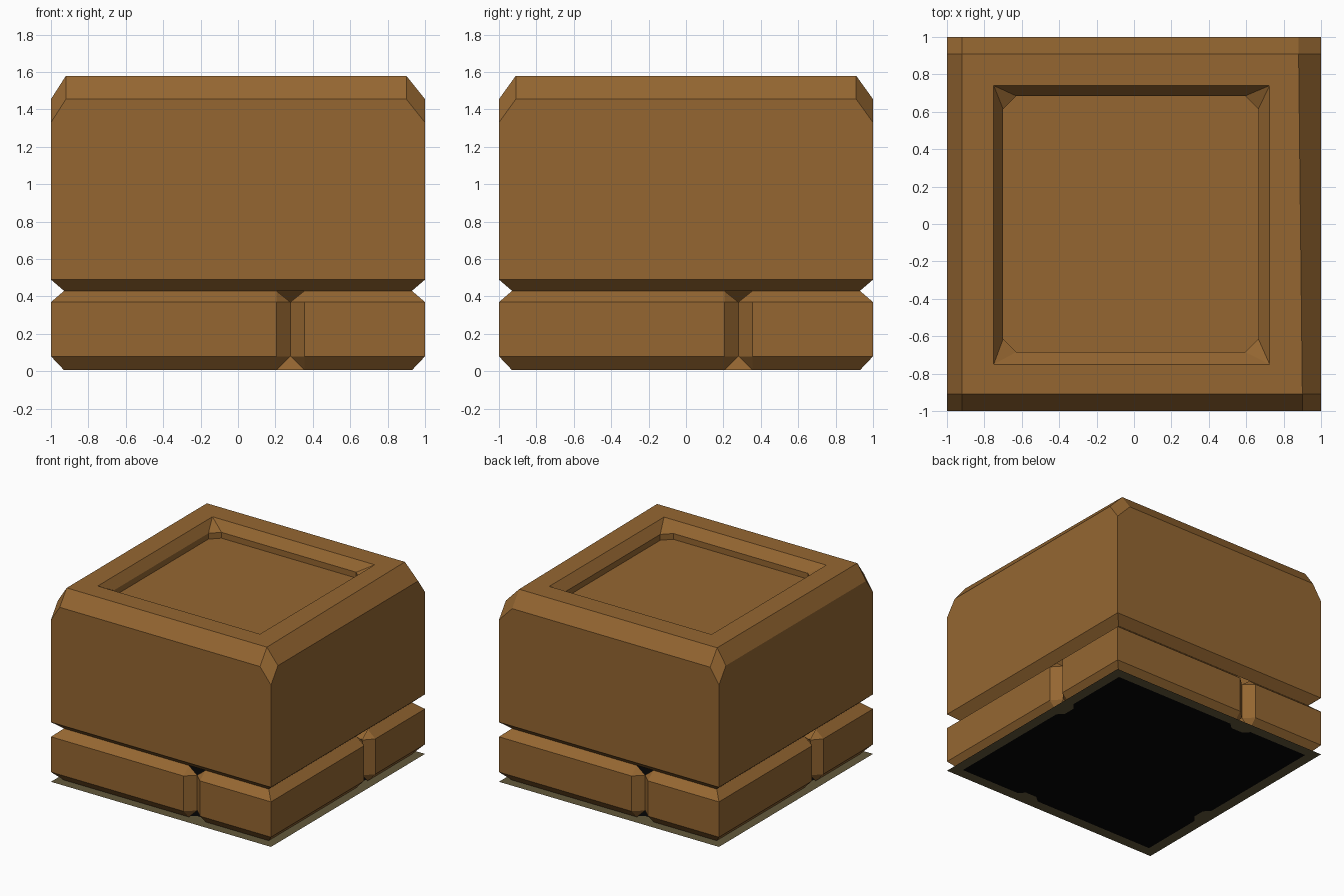
import bpy, bmesh, math
from mathutils import Matrix, Vector

if "Cube" in bpy.data.objects:
    bpy.data.objects.remove(bpy.data.objects["Cube"])


def material(name, rgb):
    m = bpy.data.materials.new(name)
    m.diffuse_color = (*rgb, 1)
    m.use_nodes = True
    m.node_tree.nodes["Principled BSDF"].inputs["Base Color"].default_value = m.diffuse_color
    return m


BROWN = material("warm brown", (0.30, 0.134, 0.031))
OLIVE = material("dull olive", (0.125, 0.098, 0.043))
BLACK = material("black", (0.0015, 0.0015, 0.0015))


def build(name, faces, mats):
    """faces: list of (points, material index)"""
    bm = bmesh.new()
    for pts, mi in faces:
        f = bm.faces.new([bm.verts.new(p) for p in pts])
        f.material_index = mi
    bmesh.ops.remove_doubles(bm, verts=bm.verts, dist=0.0005)
    bmesh.ops.recalc_face_normals(bm, faces=bm.faces)
    me = bpy.data.meshes.new(name)
    bm.to_mesh(me)
    bm.free()
    for m in mats:
        me.materials.append(m)
    ob = bpy.data.objects.new(name, me)
    bpy.context.collection.objects.link(ob)
    return ob


def four_sides(faces):
    """Repeat front-side faces around the z axis."""
    out = []
    for k in range(4):
        r = Matrix.Rotation(k * math.pi / 2, 3, 'Z')
        out += [([r @ Vector(p) for p in pts], mi) for pts, mi in faces]
    return out


W = 0.93                                   # half width at the waist
SIGNS = [(-1, -1), (1, -1), (1, 1), (-1, 1)]

# upper block: bevelled sides with cut corners
TOP, EDGE, LOW = 1.58, 1.455, 1.33
top = [(-.92, -.91), (.9, -.91), (.88, .91), (-.92, .91)]
rim = [(-.75, -.75), (.725, -.75), (.725, .74), (-.75, .74)]
floor = [(-.70, -.685), (.665, -.685), (.665, .685), (-.70, .685)]
faces = []
cut = 0.07
oct_pts = []                               # recess outline, two points per corner
for i, ((x, y), (sx, sy)) in enumerate(zip(floor, SIGNS)):
    along_x, along_y = (x - sx * cut, y), (x, y - sy * cut)
    oct_pts.append((along_y, along_x) if i % 2 == 0 else (along_x, along_y))


def at(p, z):
    return (p[0], p[1], z)


def edge_point(i, along_x):
    (x, y), (sx, sy) = top[i], SIGNS[i]
    return (x, sy, EDGE) if along_x else (sx, y, EDGE)


for i in range(4):
    j = (i + 1) % 4
    s, t, ax = SIGNS[i], SIGNS[j], i % 2 == 0
    ei, ej = edge_point(i, ax), edge_point(j, ax)
    wi, wj = [(p[0] * W, p[1] * W, .43) for p in (s, t)]
    faces += [
        ([wi, wj, at(t, .49), at(s, .49)], 0),                            # under bevel
        ([at(s, .49), at(t, .49), at(t, LOW), ej, ei, at(s, LOW)], 0),    # side
        ([ei, ej, at(top[j], TOP), at(top[i], TOP)], 0),                  # top bevel
        ([at(s, LOW), edge_point(i, True), at(top[i], TOP),
          edge_point(i, False)], 0),                                      # cut corner
        ([at(top[i], TOP), at(top[j], TOP), at(rim[j], TOP), at(rim[i], TOP)], 0),
    ]
    # recess: sloped lip, corner facet and short upright walls
    a, b = oct_pts[i]
    c = oct_pts[j][0]
    lip, deep = 1.505, 1.457
    faces += [
        ([at(rim[i], TOP), at(rim[j], TOP), at(c, lip), at(b, lip)], 0),
        ([at(rim[i], TOP), at(b, lip), at(a, lip)], 0),
        ([at(a, lip), at(b, lip), at(b, deep), at(a, deep)], 0),
        ([at(b, lip), at(c, lip), at(c, deep), at(b, deep)], 0),
    ]
faces.append(([at(p, 1.457) for pair in oct_pts for p in pair], 0))
build("upper_block", faces, [BROWN])

# lower brick course: bevelled bricks with an open V joint on each side
Z0, Z1, Z2, Z3 = 0.006, 0.08, 0.37, 0.43
G, H = 0.28, 0.075                         # joint centre and half width
bricks = []
for s in (-1, 1):
    g = G + s * H
    bricks += [
        ([(s * W, -W, Z0), (g, -W, Z0), (g, -1, Z1), (s, -1, Z1)], 0),
        ([(s, -1, Z1), (g, -1, Z1), (g, -1, Z2), (s, -1, Z2)], 0),
        ([(s, -1, Z2), (g, -1, Z2), (g, -W, Z3), (s * W, -W, Z3)], 0),
        ([(g, -1, Z1), (G, -W, Z1), (G, -W, Z2), (g, -1, Z2)], 0),
        ([(g, -1, Z2), (G, -W, Z2), (g, -W, Z3)], 0),
        ([(g, -1, Z1), (G, -W, Z1), (g, -W, Z0)], 0),
    ]
build("lower_bricks", four_sides(bricks), [BROWN])

# base sheet: olive rim around a black centre, notched at the joints
I = 0.915
notch = [(G - .1, -I, 0), (G - .05, -I + .045, 0),
         (G + .05, -I + .045, 0), (G + .1, -I, 0)]
inner = [(-I, -I, 0)] + notch
base = four_sides([([(-1, -1, 0), (1, -1, 0), (I, -I, 0)] + notch[::-1] + [(-I, -I, 0)], 0)])
base.append(([p for pts, _ in four_sides([(inner, 0)]) for p in pts], 1))
build("base_sheet", base, [OLIVE, BLACK])
